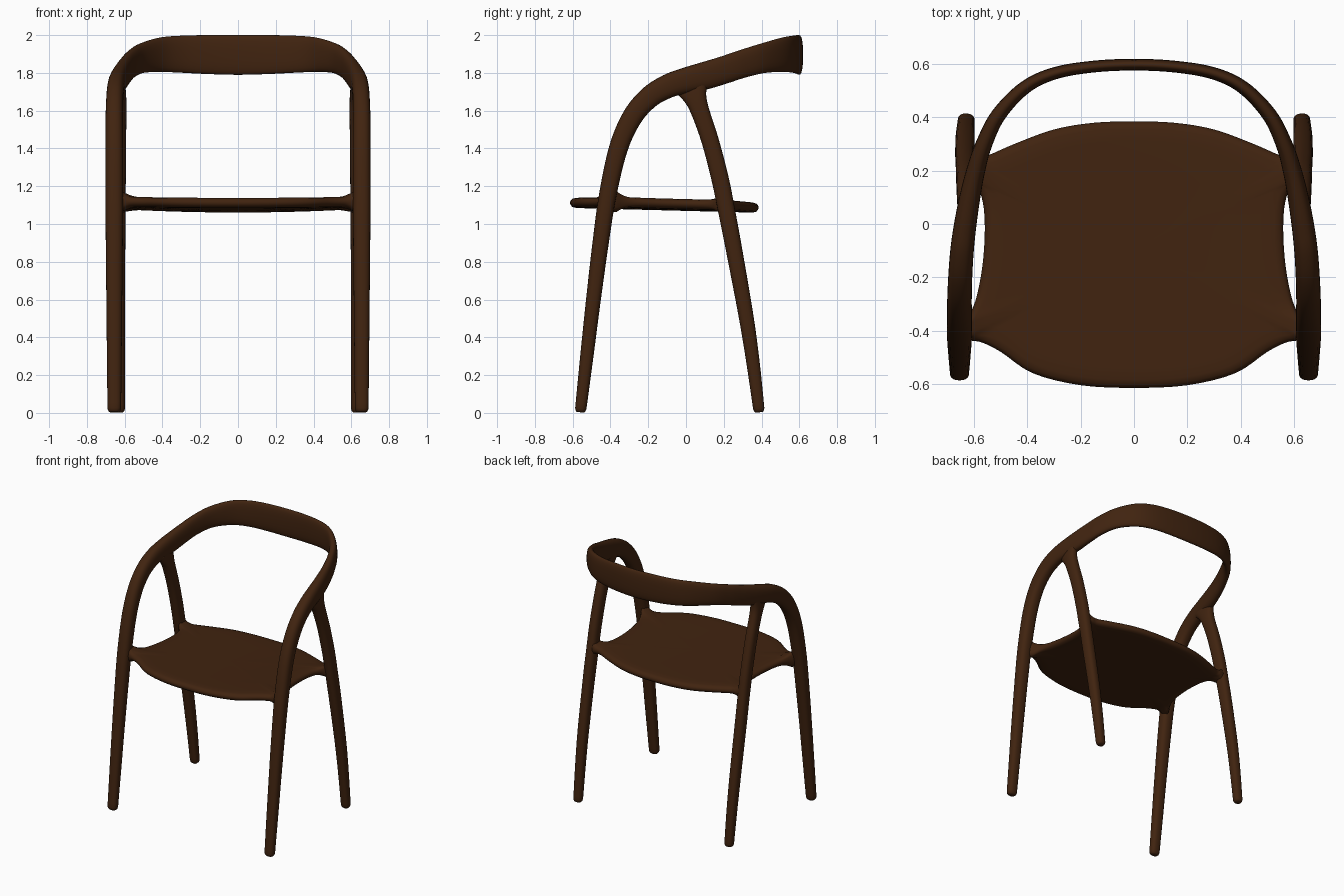
import bpy, bmesh, math
from mathutils import Vector

if "Cube" in bpy.data.objects:
    bpy.data.objects.remove(bpy.data.objects["Cube"])

wood = bpy.data.materials.new("dark brown wood")
wood.diffuse_color = (0.052, 0.0172, 0.005, 1)
wood.use_nodes = True
wood.node_tree.nodes["Principled BSDF"].inputs["Base Color"].default_value = wood.diffuse_color


def spline(pts, steps, closed=False):
    """Catmull-Rom resampling of points with any number of components."""
    n = len(pts)
    get = (lambda i: pts[i % n]) if closed else (lambda i: pts[max(0, min(n - 1, i))])
    out = []
    for i in range(n if closed else n - 1):
        p0, p1, p2, p3 = get(i - 1), get(i), get(i + 1), get(i + 2)
        for k in range(steps):
            t = k / steps
            out.append([0.5 * (2 * b + (c - a) * t + (2 * a - 5 * b + 4 * c - d) * t * t
                               + (3 * b - a - 3 * c + d) * t ** 3)
                        for a, b, c, d in zip(p0, p1, p2, p3)])
    if not closed:
        out.append(list(pts[-1]))
    return out


def loft(name, rings):
    """Skin a list of equal-length rings and cap both ends."""
    bm = bmesh.new()
    rows = [[bm.verts.new(p) for p in r] for r in rings]
    n = len(rows[0])
    for a, b in zip(rows, rows[1:]):
        for i in range(n):
            j = (i + 1) % n
            bm.faces.new((a[i], a[j], b[j], b[i]))
    bm.faces.new(rows[0])
    bm.faces.new(rows[-1])
    bmesh.ops.recalc_face_normals(bm, faces=bm.faces)
    me = bpy.data.meshes.new(name)
    bm.to_mesh(me)
    bm.free()
    me.materials.append(wood)
    me.shade_smooth()
    ob = bpy.data.objects.new(name, me)
    bpy.context.collection.objects.link(ob)
    return ob


def sweep(name, stations, foot_both=False, sides=24, power=2 / 2.5):
    """Stations are x, y, z, half height, half thickness along the bar."""
    s = spline(stations, 6)
    rings = []
    for i, (x, y, z, a, b) in enumerate(s):
        t = (Vector(s[min(i + 1, len(s) - 1)][:3]) - Vector(s[max(i - 1, 0)][:3])).normalized()
        side = Vector((t.y, -t.x, 0)).normalized()
        up = side.cross(t)

        def ring(shift, k):
            c = Vector((x, y, z)) + t * shift
            pts = []
            for q in range(sides):
                w = 2 * math.pi * q / sides
                cu, cs = math.cos(w), math.sin(w)
                pts.append(c + side * (math.copysign(abs(cu) ** power, cu) * b * k)
                           + up * (math.copysign(abs(cs) ** power, cs) * a * k))
            return pts

        # rounded foot ends
        if i == 0:
            rings += [ring(-0.02, 0.65), ring(-0.013, 0.87)]
        rings.append(ring(0, 1))
        if foot_both and i == len(s) - 1:
            rings += [ring(0.013, 0.87), ring(0.02, 0.65)]
    return loft(name, rings)


# front legs, arms and back rail: one continuous bent bar
half = [
    (.655, -.557, .023, .030, .036), (.655, -.525, .30, .035, .039),
    (.655, -.490, .60, .039, .042), (.655, -.452, .90, .043, .045),
    (.655, -.415, 1.15, .046, .047), (.655, -.358, 1.40, .050, .047),
    (.655, -.285, 1.565, .054, .046), (.652, -.195, 1.67, .058, .045),
    (.645, -.095, 1.73, .063, .044), (.633, 0, 1.76, .068, .042),
    (.616, .10, 1.785, .073, .039), (.594, .20, 1.815, .073, .035),
    (.563, .30, 1.848, .074, .031), (.508, .41, 1.878, .079, .028),
    (.41, .512, 1.896, .091, .025), (.30, .565, 1.899, .098, .023),
    (.16, .590, 1.897, .103, .022), (0, .598, 1.895, .105, .022),
]
full = half + [(-p[0],) + p[1:] for p in reversed(half[:-1])]
sweep("front_legs_arms_and_back_rail", full, foot_both=True)

# rear legs, flared where they meet the arms
rear = [
    (.630, .385, .023, .030, .032), (.632, .357, .25, .035, .034),
    (.634, .320, .50, .039, .036), (.634, .257, .85, .043, .037),
    (.632, .215, 1.07, .045, .037), (.631, .178, 1.25, .046, .037),
    (.629, .125, 1.45, .046, .037), (.627, .070, 1.61, .050, .036),
    (.626, .045, 1.68, .066, .034), (.625, .025, 1.74, .100, .028),
]
for s, label in ((1, "right"), (-1, "left")):
    sweep("rear_leg_" + label, [(s * p[0],) + p[1:] for p in rear])

# seat: dished panel with four tabs running into the legs
edge = [
    (0, -.615), (.2, -.605), (.38, -.56), (.5, -.48), (.57, -.445), (.615, -.437),
    (.645, -.425), (.645, -.385), (.615, -.335), (.59, -.27), (.568, -.15),
    (.56, -.02), (.567, .08), (.59, .14), (.63, .185), (.63, .24), (.59, .253),
    (.55, .257), (.45, .30), (.3, .355), (.15, .38), (0, .385),
]
outline = spline(edge + [(-x, y) for x, y in reversed(edge[1:-1])], 4, closed=True)
lower = [(.03, -1), (.3, -1), (.6, -1), (.85, -1), (.94, -.97), (.975, -.78), (.993, -.42)]
profile = lower + [(1, 0)] + [(k, -f) for k, f in reversed(lower)]
rings = []
for k, f in profile:
    ring = []
    for ox, oy in outline:
        x, y = ox * k, -.1 + (oy + .1) * k
        flare = min(1, max(0, (abs(x) - .565) / .06)) ** 2
        mid = 1.112 - .026 * (y + .6) + .012 * (x / .6) ** 2
        ring.append((x, y, mid + f * (.027 + .045 * flare)))
    rings.append(ring)
loft("seat", rings)
